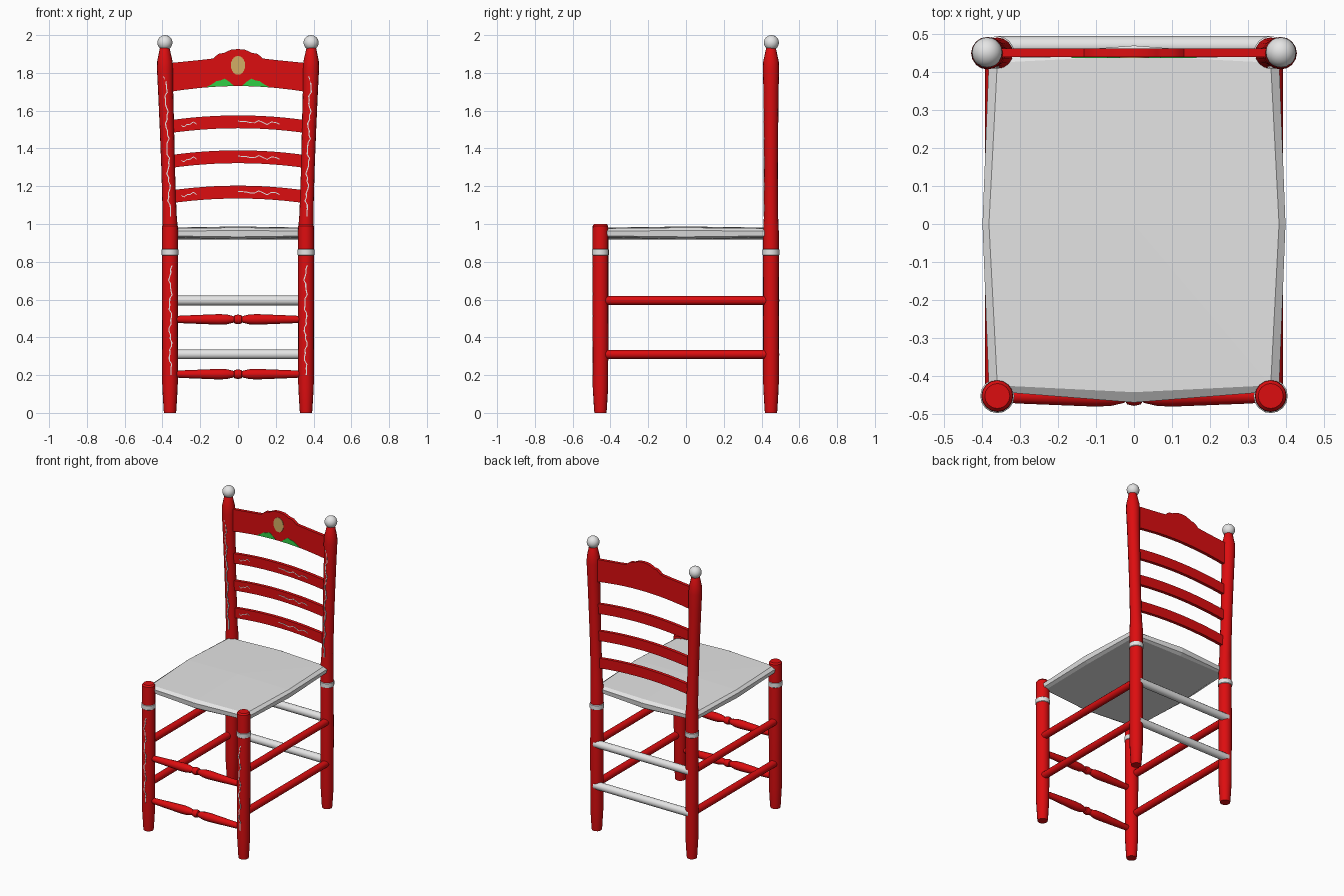
import bpy, bmesh, math
from mathutils import Vector

if "Cube" in bpy.data.objects:
    bpy.data.objects.remove(bpy.data.objects["Cube"])


def material(name, rgb):
    m = bpy.data.materials.new(name)
    m.diffuse_color = (*rgb, 1)
    m.use_nodes = True
    m.node_tree.nodes["Principled BSDF"].inputs["Base Color"].default_value = m.diffuse_color
    return m


RED = material("red paint", (0.72, 0.004, 0.005))
WHITE = material("off white", (0.78, 0.78, 0.78))
GREEN = material("leaf green", (0.03, 0.62, 0.06))
TAN = material("flower tan", (0.65, 0.42, 0.13))


def finish(name, bm, mat, smooth=True):
    bmesh.ops.recalc_face_normals(bm, faces=bm.faces)
    me = bpy.data.meshes.new(name)
    bm.to_mesh(me)
    bm.free()
    me.materials.append(mat)
    ob = bpy.data.objects.new(name, me)
    bpy.context.collection.objects.link(ob)
    if smooth:
        bpy.ops.object.select_all(action='DESELECT')
        ob.select_set(True)
        bpy.context.view_layer.objects.active = ob
        bpy.ops.object.shade_smooth_by_angle(angle=math.radians(35))
    return ob


def skin(bm, rings):
    for a, b in zip(rings, rings[1:]):
        n = len(a)
        for i in range(n):
            bm.faces.new((a[i], a[(i + 1) % n], b[(i + 1) % n], b[i]))


def turned(name, mat, axis, stations, sides=16):
    """Turned part: stations are (centre, radius) along an axis."""
    bm = bmesh.new()
    u, v = [Vector(e) for i, e in enumerate(((1, 0, 0), (0, 1, 0), (0, 0, 1))) if i != axis]
    rings = []
    for c, r in stations:
        rings.append([bm.verts.new(Vector(c) + r * (u * math.cos(t) + v * math.sin(t)))
                      for t in (2 * math.pi * k / sides for k in range(sides))])
    skin(bm, rings)
    bm.faces.new(rings[0])
    bm.faces.new(rings[-1])
    return finish(name, bm, mat)


def strip(name, mat, path, y0, y1):
    """Board facing front: path holds (x_low, z_low, x_high, z_high)."""
    bm = bmesh.new()
    rings = [[bm.verts.new(p) for p in ((a, y0, b), (c, y0, d), (c, y1, d), (a, y1, b))]
             for a, b, c, d in path]
    skin(bm, rings)
    bm.faces.new(rings[0])
    bm.faces.new(rings[-1])
    return finish(name, bm, mat)


FY, BY = -0.453, 0.45
LEG = [(0, .032), (.02, .034), (.14, .041), (.5, .042)]
for s, side in ((-1, "left"), (1, "right")):
    # front leg
    turned("front_leg_" + side, RED, 2,
           [((s * .36, FY, z), r) for z, r in LEG + [(.97, .042), (.99, .041), (1.0, .033)]])
    # back post leans slightly outward above the seat
    upper = [(.36, .98, .041), (.362, 1.05, .037), (.37, 1.3, .036), (.376, 1.5, .038),
             (.383, 1.7, .04), (.386, 1.82, .043), (.387, 1.86, .041), (.388, 1.93, .026),
             (.388, 1.94, .02)]
    turned("back_post_" + side, RED, 2,
           [((s * .36, BY, z), r) for z, r in LEG] + [((s * x, BY, z), r) for x, z, r in upper])
    # round finial
    bm = bmesh.new()
    bmesh.ops.create_uvsphere(bm, u_segments=20, v_segments=12, radius=.04)
    bmesh.ops.translate(bm, verts=bm.verts, vec=(s * .387, BY + .002, 1.96))
    finish("finial_" + side, bm, WHITE)
    # white rings on legs
    for y, where in ((FY, "front"), (BY, "back")):
        turned(f"{where}_leg_ring_{side}", WHITE, 2,
               [((s * .36, y, z), r) for z, r in
                ((.832, .04), (.836, .045), (.864, .045), (.868, .04))])
    # side stretchers
    for z in (.31, .595):
        turned(f"side_stretcher_{side}", RED, 1,
               [((s * .368, FY, z), .024), ((s * .368, BY, z), .024)], 12)

# front spindles with a bead in the middle, and plain white back rungs
half = [(.36, .016), (.3, .02), (.2, .024), (.1, .028), (.06, .026), (.03, .019),
        (.022, .016), (.018, .022)]
spin = [(-x, r) for x, r in half] + [(0, .026)] + half[::-1]
for z in (.205, .495):
    turned("front_spindle", RED, 0, [((x, FY, z), r) for x, r in spin], 12)
for z in (.31, .595):
    turned("back_rung", WHITE, 0, [((-.36, .469, z), .026), ((.36, .469, z), .026)], 12)

# cushioned seat: eight-point rings with bowed sides
bm = bmesh.new()
rings = []
for z, dz, cx, cy, mx, my in ((.93, -.012, .355, .425, .375, .445),
                              (.937, -.005, .378, .438, .394, .466),
                              (.962, .004, .382, .44, .399, .47),
                              (.977, .004, .36, .425, .382, .443)):
    rings.append([bm.verts.new(p) for p in (
        (cx, -cy, z), (mx, 0, z + dz), (cx, cy, z), (0, my, z + dz),
        (-cx, cy, z), (-mx, 0, z + dz), (-cx, -cy, z), (0, -my, z + dz))])
skin(bm, rings)
bm.faces.new(rings[0])
top = bm.verts.new((0, 0, .987))
for i in range(8):
    bm.faces.new((rings[-1][i], rings[-1][(i + 1) % 8], top))
finish("seat", bm, WHITE, False)


def arch(x, z, rise, w=.37):
    return z + rise * (1 - (x / w) ** 2)


# three arched back slats
xs = [-.37 + .74 * i / 12 for i in range(13)]
for z in (1.108, 1.295, 1.48):
    strip("back_slat", RED, [(x, arch(x, z, .027), x, arch(x, z + .068, .027)) for x in xs],
          .44, .462)

# crested top rail
crest = [(.38, 1.85), (.3, 1.858), (.2, 1.868), (.132, 1.876), (.12, 1.888), (.1, 1.902),
         (.075, 1.905), (.06, 1.913), (.035, 1.923)]
outline = [(-x, z) for x, z in crest] + [(0, 1.926)] + crest[::-1]
strip("top_rail", RED, [(x, arch(x, 1.698, .032), x, z) for x, z in outline], .44, .462)

# painted flower and leaves on the top rail
turned("flower", TAN, 1, [((0, .437, 0), .05), ((0, .441, 0), .05)], 20)
flower = bpy.context.object
flower.scale = (.76, 1, 1)
flower.location.z = 1.84
leaf = [(.025, .004), (.045, .022), (.07, .04), (.09, .032), (.115, .028), (.14, .012), (.165, .001)]
for s in (-1, 1):
    strip("leaf", GREEN, [(s * x, arch(x, 1.699, .032), s * x, arch(x, 1.699, .032) + h)
                          for x, h in leaf], .4375, .441)


# thin painted vines on posts, legs and slats
def wave(t):
    return .006 * math.sin(9 * t) + .004 * math.sin(23 * t + 1)


W = .003
for s in (-1, 1):
    strip("leg_vine", WHITE, [(s * .358 - W + wave(t * 3), .2 + .58 * t, s * .358 + W + wave(t * 3), .2 + .58 * t)
                              for t in (i / 30 for i in range(31))], FY - .043, FY - .039)
    strip("post_vine", WHITE, [(s * (.361 + .023 * t) - W + wave(t * 4), 1.04 + .74 * t,
                                s * (.361 + .023 * t) + W + wave(t * 4), 1.04 + .74 * t)
                               for t in (i / 36 for i in range(37))], BY - .041, BY - .033)
for z in (1.142, 1.329, 1.514):
    for a, b in ((-.3, -.22), (.0, .22)):
        pts = [a + (b - a) * i / 10 for i in range(11)]
        strip("slat_vine", WHITE, [(x, arch(x, z, .027) + wave(x * 8) - .0025, x,
                                    arch(x, z, .027) + wave(x * 8) + .0025) for x in pts],
              .4385, .441)
